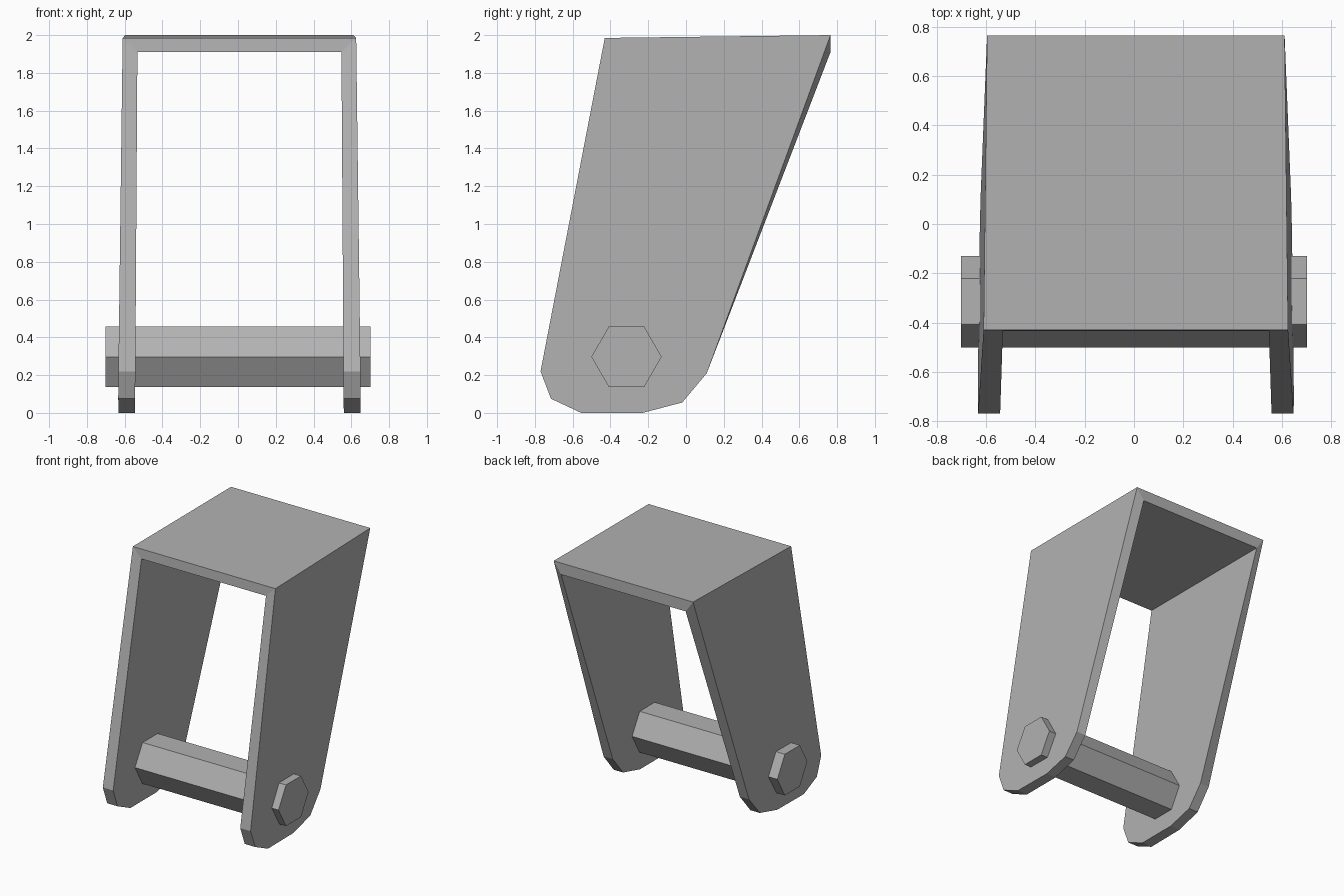
import bpy, bmesh
from math import pi
from mathutils import Matrix

if "Cube" in bpy.data.objects:
    bpy.data.objects.remove(bpy.data.objects["Cube"])

CX = 0.0075  # the bracket sits slightly off the bar's middle

# Side profile (y, z), from front top round the bottom to back top
LOWER = [(-0.77, 0.22), (-0.715, 0.075), (-0.555, 0.0),
         (-0.23, 0.0), (-0.02, 0.055), (0.11, 0.21)]
OUTER = [(-0.43, 1.985)] + LOWER + [(0.765, 2.0)]
INNER = [(-0.435, 1.91)] + LOWER + [(0.765, 1.91)]

# Dark grey
grey = bpy.data.materials.new("dark_grey")
grey.diffuse_color = (0.445, 0.445, 0.445, 1)
grey.use_nodes = True
grey.node_tree.nodes["Principled BSDF"].inputs["Base Color"].default_value = grey.diffuse_color


def outer_x(y, z):
    # Outer faces lean in towards the top and back
    return 0.634 - 0.0117 * y - 0.0105 * z


def inner_x(z):
    # Inner faces lean in towards the top only
    return 0.5525 - 0.0065 * z


def finish(bm, name):
    bmesh.ops.recalc_face_normals(bm, faces=bm.faces)
    mesh = bpy.data.meshes.new(name)
    bm.to_mesh(mesh)
    bm.free()
    mesh.materials.append(grey)
    obj = bpy.data.objects.new(name, mesh)
    bpy.context.collection.objects.link(obj)
    return obj


# Bracket: two tapered side plates joined by a top plate
bm = bmesh.new()
sides = []
for s in (-1, 1):
    out = [bm.verts.new((CX + s * outer_x(y, z), y, z)) for y, z in OUTER]
    inn = [bm.verts.new((CX + s * inner_x(z), y, z)) for y, z in INNER]
    bm.faces.new(out)
    bm.faces.new(inn)
    for i in range(len(out) - 1):
        bm.faces.new((out[i], out[i + 1], inn[i + 1], inn[i]))
    sides.append((out, inn))
(lo, li), (ro, ri) = sides
bm.faces.new((lo[0], ro[0], ro[-1], lo[-1]))
bm.faces.new((li[0], ri[0], ri[-1], li[-1]))
for k in (0, -1):
    bm.faces.new((lo[k], ro[k], ri[k], li[k]))
finish(bm, "bracket")

# Hexagonal cross bar through both plates, corners pointing front and back
bm = bmesh.new()
bmesh.ops.create_cone(bm, cap_ends=True, segments=6, radius1=0.186,
                      radius2=0.186, depth=1.404,
                      matrix=Matrix.Translation((0, -0.315, 0.297))
                      @ Matrix.Rotation(pi / 2, 4, 'Y'))
finish(bm, "cross_bar")
